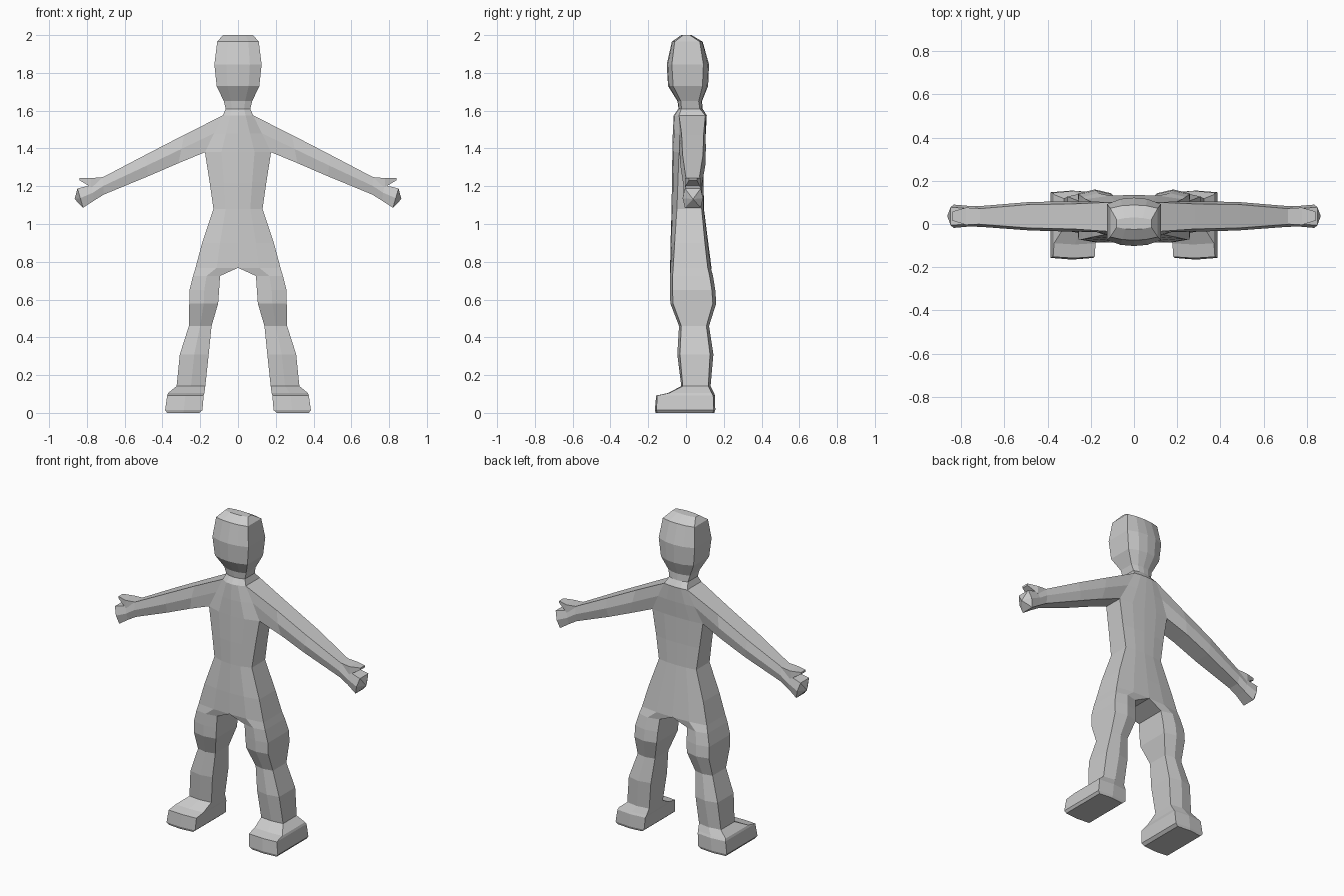
import bpy
import bmesh

cube = bpy.data.objects.get("Cube")
if cube:
    bpy.data.objects.remove(cube)

grey = bpy.data.materials.new("plain_grey")
grey.use_nodes = True
colour = (0.6, 0.6, 0.6, 1)
grey.diffuse_color = colour
grey.node_tree.nodes["Principled BSDF"].inputs["Base Color"].default_value = colour

bm = bmesh.new()


def row(z, inner, outer, front, back, cf, cb):
    """Six points round one half section, from inner front to inner back."""
    mid = (inner + outer) / 2
    leg = inner > 0
    pts = [(inner, front + (cf if leg else 0), z),
           (mid, front + (0 if leg else cf * 0.2), z),
           (outer, front + cf, z),
           (outer, back - cb, z),
           (mid, back - (0 if leg else cb * 0.2), z),
           (inner, back - (cb if leg else 0), z)]
    return [bm.verts.new(p) for p in pts]


def bridge(a, b, closed=True, skip=()):
    n = len(a)
    for i in range(n if closed else n - 1):
        if i not in skip:
            j = (i + 1) % n
            bm.faces.new((a[i], a[j], b[j], b[i]))


# Head, neck and torso: z, inner x, outer x, front y, back y, front and back corner depth
trunk = [
    (2.000, 0, 0.080, -0.025, 0.030, 0.010, 0.010),   # crown
    (1.965, 0, 0.110, -0.075, 0.088, 0.015, 0.015),
    (1.845, 0, 0.125, -0.102, 0.122, 0.027, 0.030),
    (1.730, 0, 0.113, -0.095, 0.117, 0.027, 0.030),
    (1.650, 0, 0.075, -0.045, 0.085, 0.018, 0.018),   # chin
    (1.610, 0, 0.065, -0.040, 0.088, 0.016, 0.015),   # neck
    (1.575, 0, 0.080, -0.065, 0.110, 0.028, 0.008),   # shoulder line
    (1.480, 0, 0.127, -0.070, 0.105, 0.035, 0.008),
    (1.380, 0, 0.175, -0.072, 0.095, 0.035, 0.012),   # armpit
    (1.220, 0, 0.150, -0.075, 0.093, 0.032, 0.012),
    (1.080, 0, 0.130, -0.076, 0.095, 0.028, 0.012),   # waist
    (0.900, 0, 0.190, -0.082, 0.118, 0.022, 0.018),
    (0.768, 0, 0.225, -0.084, 0.135, 0.016, 0.020),   # crotch
]
legs = [
    (0.725, 0.095, 0.238, -0.085, 0.143, 0.014, 0.018),
    (0.650, 0.100, 0.257, -0.085, 0.155, 0.014, 0.018),
    (0.580, 0.105, 0.258, -0.083, 0.160, 0.014, 0.018),
    (0.460, 0.140, 0.260, -0.037, 0.122, 0.012, 0.014),   # knee
    (0.310, 0.155, 0.308, -0.046, 0.145, 0.014, 0.018),
    (0.142, 0.173, 0.325, -0.025, 0.130, 0.008, 0.012),   # ankle
    (0.105, 0.178, 0.370, -0.095, 0.148, 0.006, 0.012),   # instep
    (0.092, 0.182, 0.375, -0.158, 0.154, 0.006, 0.010),
    (0.015, 0.188, 0.386, -0.165, 0.155, 0.008, 0.008),
    (0.000, 0.205, 0.375, -0.160, 0.150, 0.008, 0.008),   # sole
]
torso = [row(*r) for r in trunk]
leg = [row(*r) for r in legs]
bm.faces.new(torso[0])
for i in range(len(torso) - 1):
    # the side faces at the shoulder stay open for the arm
    bridge(torso[i], torso[i + 1], closed=False, skip=(2,) if i in (6, 7) else ())
bridge(torso[-1], leg[0])
for a, b in zip(leg, leg[1:]):
    bridge(a, b)
bm.faces.new(leg[-1])

# Arm: bottom x z, top x z, front y, back y
arms = [
    (0.315, 1.322, 0.285, 1.472, -0.035, 0.105),
    (0.475, 1.253, 0.490, 1.366, -0.030, 0.102),   # elbow
    (0.710, 1.156, 0.715, 1.248, -0.013, 0.083),   # wrist
    (0.762, 1.124, 0.775, 1.207, -0.012, 0.084),
    (0.820, 1.086, 0.850, 1.188, -0.018, 0.090),   # knuckles
]
sh, md, ap = torso[6:9]
last = [ap[2], md[2], sh[2], sh[3], md[3], ap[3]]
for xb, zb, xt, zt, y0, y1 in arms:
    xm, zm, e = (xb + xt) / 2, (zb + zt) / 2, 0.012
    ring = [bm.verts.new(p) for p in (
        (xb, y0 + e, zb), (xm, y0, zm), (xt, y0 + e, zt),
        (xt, y1 - e, zt), (xm, y1, zm), (xb, y1 - e, zb))]
    bridge(last, ring)
    last = ring
tip = bm.verts.new((0.865, 0.037, 1.132))
for i in range(6):
    bm.faces.new((last[i], last[(i + 1) % 6], tip))

# Thumb: x, low z, high z, front y, back y
thumb = []
for x, z0, z1, y0, y1 in ((0.705, 1.190, 1.249, 0.000, 0.072),
                          (0.778, 1.195, 1.243, -0.004, 0.076),
                          (0.840, 1.232, 1.244, 0.015, 0.058)):
    thumb.append([bm.verts.new(p) for p in
                  ((x, y0, z0), (x, y1, z0), (x, y1, z1), (x, y0, z1))])
for a, b in zip(thumb, thumb[1:]):
    bridge(a, b)
bm.faces.new(thumb[0])
bm.faces.new(thumb[-1])

# Mirror the half figure and weld it along the middle
bmesh.ops.mirror(bm, geom=bm.verts[:] + bm.edges[:] + bm.faces[:], axis='X', merge_dist=0.0005)
bmesh.ops.remove_doubles(bm, verts=bm.verts[:], dist=0.0005)
bmesh.ops.recalc_face_normals(bm, faces=bm.faces[:])

mesh = bpy.data.meshes.new("human_figure")
bm.to_mesh(mesh)
bm.free()
mesh.materials.append(grey)
figure = bpy.data.objects.new("human_figure", mesh)
bpy.context.collection.objects.link(figure)
